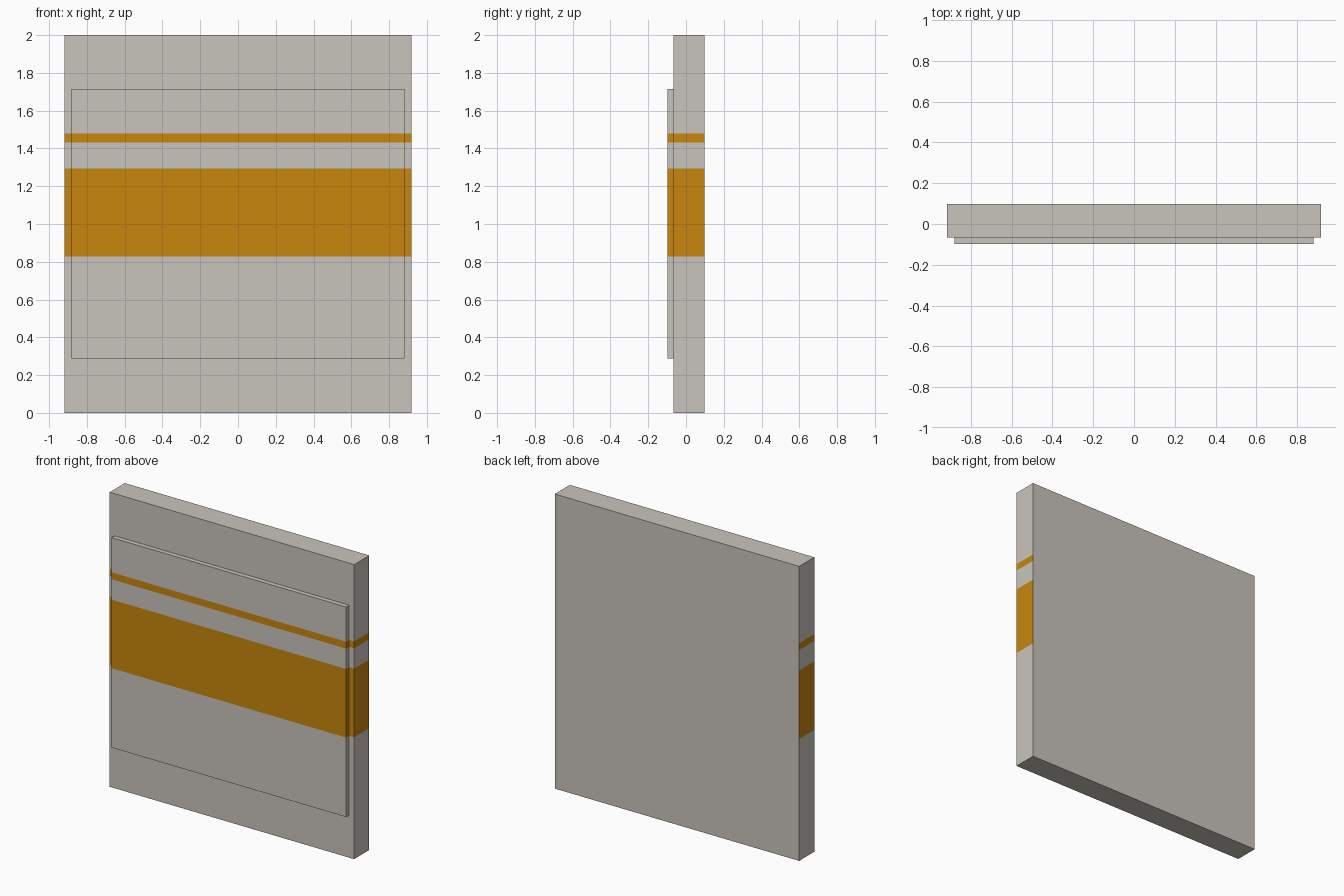
import bpy, bmesh
from mathutils import Vector

if "Cube" in bpy.data.objects:
    bpy.data.objects.remove(bpy.data.objects["Cube"])


def material(name, rgb):
    m = bpy.data.materials.new(name)
    m.diffuse_color = (*rgb, 1)
    m.use_nodes = True
    m.node_tree.nodes["Principled BSDF"].inputs["Base Color"].default_value = m.diffuse_color
    return m


GREY = material("warm grey", (0.584, 0.552, 0.503))
ORANGE = material("orange", (0.578, 0.238, 0.004))
BANDS = [(0.827, 1.293), (1.431, 1.478)]  # heights of the painted stripes


def striped_box(name, lo, hi):
    lo, hi = Vector(lo), Vector(hi)
    bm = bmesh.new()
    bmesh.ops.create_cube(bm, size=1)
    for v in bm.verts:
        v.co = (lo + hi) / 2 + v.co * (hi - lo)
    # cut the box at every stripe edge
    for z in [z for band in BANDS for z in band]:
        bmesh.ops.bisect_plane(bm, geom=bm.verts[:] + bm.edges[:] + bm.faces[:],
                               plane_co=(0, 0, z), plane_no=(0, 0, 1))
    bm.normal_update()
    # stripes run over the front and both sides, the back stays plain
    for f in bm.faces:
        z = f.calc_center_median().z
        if f.normal.y < 0.5 and any(a < z < b for a, b in BANDS):
            f.material_index = 1
    mesh = bpy.data.meshes.new(name)
    bm.to_mesh(mesh)
    bm.free()
    mesh.materials.append(GREY)
    mesh.materials.append(ORANGE)
    obj = bpy.data.objects.new(name, mesh)
    bpy.context.collection.objects.link(obj)


# main slab and the thin raised panel on its front
striped_box("wall_slab", (-0.918, -0.065, 0), (0.918, 0.097, 2))
striped_box("front_panel", (-0.881, -0.097, 0.288), (0.881, -0.065, 1.714))
